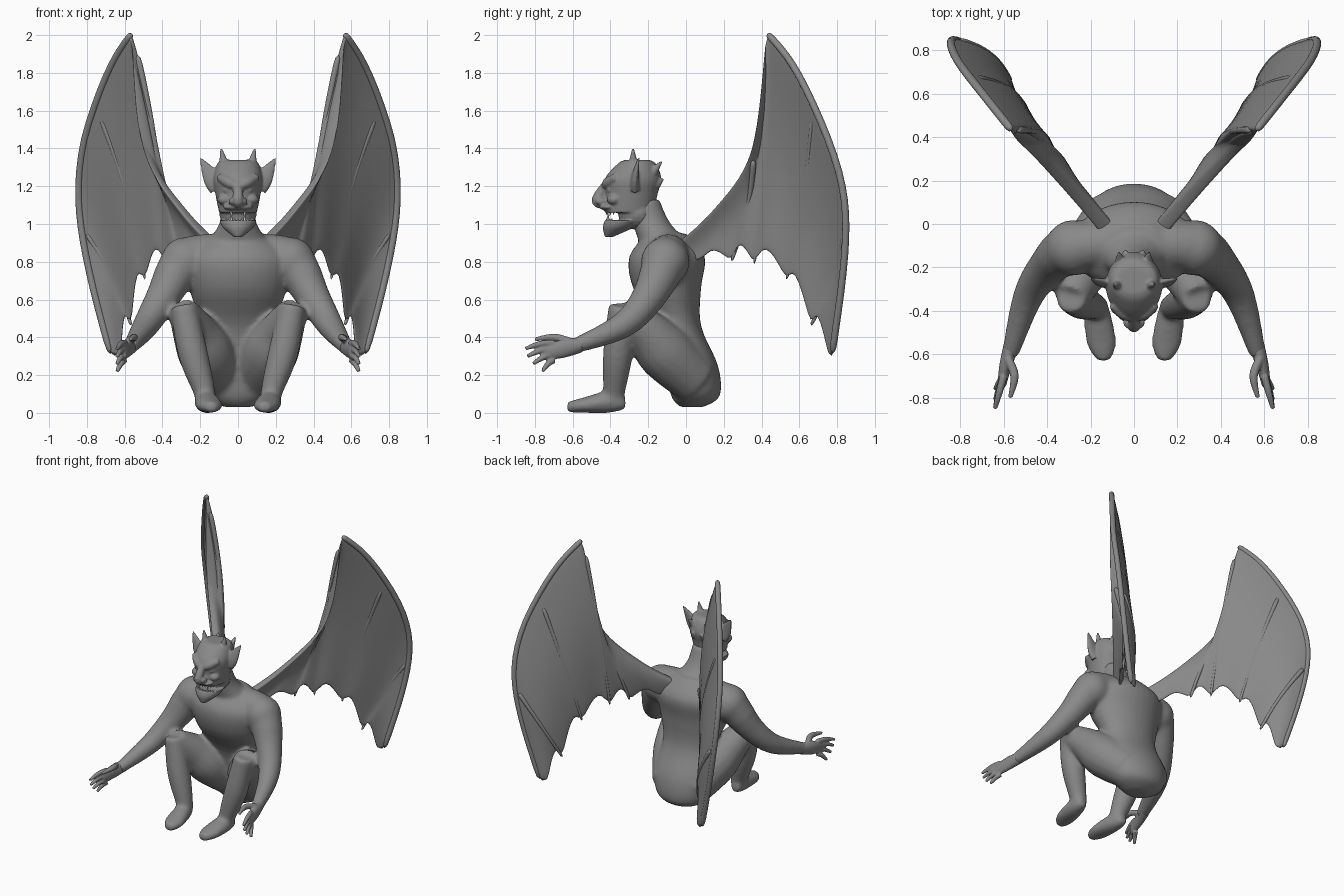
import bpy, bmesh, math
from mathutils import Vector, Matrix

if "Cube" in bpy.data.objects:
    bpy.data.objects.remove(bpy.data.objects["Cube"], do_unlink=True)

X, Y, Z = Vector((1, 0, 0)), Vector((0, 1, 0)), Vector((0, 0, 1))
both, middle = (1, -1), (1,)


def make_material(name, value):
    mat = bpy.data.materials.new(name)
    mat.use_nodes = True
    colour = (value, value, value, 1)
    mat.diffuse_color = colour
    mat.node_tree.nodes["Principled BSDF"].inputs["Base Color"].default_value = colour
    return mat


stone = make_material("stone grey", 0.25)
ivory = make_material("pale tooth", 0.6)


def spline(points, steps):
    """Smooth curve through points of any dimension."""
    padded = [points[0], *points, points[-1]]
    result = []
    for before, start, end, after in zip(padded, padded[1:], padded[2:], padded[3:]):
        for k in range(steps):
            t = k / steps
            result.append(tuple(
                b + t / 2 * (c - a + t * (2 * a - 5 * b + 4 * c - d + t * (3 * (b - c) + d - a)))
                for a, b, c, d in zip(before, start, end, after)))
    return result + [tuple(points[-1])]


def loft(bm, rings, sides):
    """Skin a list of point rings into closed tubes, once per side."""
    for side in sides:
        loops = [[bm.verts.new((p.x * side, p.y, p.z)) for p in ring] for ring in rings]
        for a, b in zip(loops, loops[1:]):
            for i in range(len(a)):
                j = (i + 1) % len(a)
                bm.faces.new((a[i], a[j], b[j], b[i]))
        bm.faces.new(loops[0])
        bm.faces.new(loops[-1])


def tube(bm, points, frame=None, up=Y, sides=both, count=16, steps=4):
    """Tube through (x, y, z, radius[, second radius]) points."""
    path = spline([(*p[:4], p[-1]) for p in points], steps)
    centres = [Vector(p[:3]) for p in path]
    angles = [2 * math.pi * i / count for i in range(count)]
    rings = []
    for i, (c, p) in enumerate(zip(centres, path)):
        if frame:
            u, v = frame
        else:
            along = (centres[min(i + 1, len(path) - 1)] - centres[max(i - 1, 0)]).normalized()
            u = up.cross(along).normalized()
            v = along.cross(u)
        rings.append([c + u * p[3] * math.cos(a) + v * p[4] * math.sin(a) for a in angles])
    loft(bm, rings, sides)


def stack(bm, sections):
    """Central form from horizontal (y, z, x radius, y radius) sections."""
    tube(bm, [(0, *s) for s in sections], (X, Y), sides=middle, count=32)


def blob(bm, location, size, sides=both):
    for side in sides:
        place = Matrix.Translation((location[0] * side, *location[1:]))
        bmesh.ops.create_uvsphere(bm, u_segments=20, v_segments=12, radius=1,
                                  matrix=place @ Matrix.Diagonal((*size, 1)))


def finish(bm, name, material, voxel=0, soften=0, subdivide=0):
    bmesh.ops.recalc_face_normals(bm, faces=bm.faces)
    mesh = bpy.data.meshes.new(name)
    bm.to_mesh(mesh)
    bm.free()
    mesh.materials.append(material)
    obj = bpy.data.objects.new(name, mesh)
    bpy.context.collection.objects.link(obj)
    if voxel:
        remesh = obj.modifiers.new("blend", "REMESH")
        remesh.mode = "VOXEL"
        remesh.voxel_size = voxel
    if soften:
        smooth = obj.modifiers.new("soften", "SMOOTH")
        smooth.iterations = soften
    if subdivide:
        obj.modifiers.new("round", "SUBSURF").levels = subdivide
    bpy.ops.object.select_all(action="DESELECT")
    obj.select_set(True)
    bpy.context.view_layer.objects.active = obj
    for modifier in list(obj.modifiers):
        bpy.ops.object.modifier_apply(modifier=modifier.name)
    bpy.ops.object.shade_smooth()


# Body: torso, neck, arms, legs and feet blended together
bm = bmesh.new()
stack(bm, [(.03, .03, .07, .06), (.05, .09, .18, .13), (.03, .25, .22, .14), (-.04, .46, .2, .12),
           (-.1, .66, .26, .18), (-.1, .83, .28, .2), (-.1, .95, .13, .1)])
stack(bm, [(-.1, .88, .18, .14), (-.18, 1, .1, .1), (-.22, 1.13, .08, .08)])
blob(bm, (.28, -.11, .8), (.13, .13, .13))
tube(bm, [(.08, -.09, .85, .1), (.28, -.11, .8, .12), (.4, -.2, .61, .09),
          (.49, -.34, .46, .07), (.57, -.6, .35, .04)], up=Z)
tube(bm, [(.09, .05, .17, .13), (.17, -.11, .32, .15), (.23, -.21, .43, .12), (.29, -.34, .54, .08)], up=X)
tube(bm, [(.29, -.34, .57, .07), (.24, -.36, .32, .08), (.18, -.38, .12, .06), (.17, -.38, .05, .05)])
tube(bm, [(.18, -.32, .05, .03), (.17, -.4, .06, .06), (.15, -.55, .04, .07, .04), (.14, -.63, .03, .03)],
     (X, Z))
finish(bm, "body", stone, voxel=.012, soften=14)

# Hands with spread fingers
bm = bmesh.new()
tube(bm, [(.56, -.55, .36, .04), (.59, -.65, .34, .03, .05), (.61, -.75, .32, .02, .04)], (X, Z))
tube(bm, [(.58, -.62, .38, .02), (.55, -.7, .4, .02), (.57, -.8, .39, .01)], up=Z)
for k in range(4):
    base, tip = .37 - .03 * k, .34 - .04 * k
    reach = .01 * k * k - .85
    tube(bm, [(.6, -.7, base, .018), (.62, (reach - .7) / 2, (base + tip) / 2 + .01, .016),
              (.64, reach, tip, .01)], up=Z)
finish(bm, "hands", stone, voxel=.006, soften=3)

# Head: skull, open jaw, face, ears and horns
bm = bmesh.new()
stack(bm, [(-.3, 1.06, .1, .13), (-.29, 1.16, .12, .14), (-.28, 1.24, .13, .15),
           (-.26, 1.32, .11, .1), (-.26, 1.34, .08, .06)])
stack(bm, [(-.41, .93, .02, .02), (-.36, .98, .08, .08), (-.33, 1.02, .1, .1)])
blob(bm, (0, -.26, 1.06), (.1, .1, .09), middle)
tube(bm, [(0, -.41, 1.23, .02), (0, -.47, 1.13, .03), (0, -.45, 1.1, .02)], up=X, sides=middle)
blob(bm, (.03, -.45, 1.12), (.02, .03, .02))
blob(bm, (0, -.41, 1.09), (.08, .05, .02), middle)
tube(bm, [(.01, -.43, 1.2, .02), (.05, -.41, 1.22, .03), (.1, -.37, 1.25, .02)], up=Z)
blob(bm, (.05, -.4, 1.18), (.03, .02, .02))
blob(bm, (.07, -.38, 1.13), (.04, .04, .03))
tube(bm, [(.1, -.27, 1.2, .06, .03), (.14, -.27, 1.25, .05, .02), (.2, -.25, 1.35, .005)])
tube(bm, [(.07, -.28, 1.3, .03), (.09, -.28, 1.4, .006)])
tube(bm, [(.06, -.18, 1.27, .03), (.07, -.13, 1.33, .006)], up=X)
tube(bm, [(.04, -.16, 1.21, .03), (.04, -.12, 1.24, .006)], up=X)
finish(bm, "head", stone, voxel=.006, soften=6)

# Teeth along both lips, with longer fangs
bm = bmesh.new()
for k in range(-4, 5):
    fang = .05 if abs(k) == 2 else .03
    across, forward = .09 * math.sin(k / 5), math.cos(k / 5)
    for y, root, tip in ((-.3 - .12 * forward, 1.08, 1.08 - fang), (-.33 - .09 * forward, 1, 1 + fang)):
        tube(bm, [(across, y, root, .011), (across, y, tip, .002)], (X, Y), sides=middle, count=8)
finish(bm, "teeth", ivory)


# Wings: cupped sections between the leading edge and the scalloped edge
def on_wing(y, z, tuck=0):
    lean = min(.13 * (z - 1.1), .05)
    return Vector((.17 + .8 * y + lean - tuck * min(1, max(0, y) * 2), y, z))


arm = spline([(-.07, .87), (.15, 1.07), (.36, 1.4), (.43, 2.03)], 4)
outer = spline([(.43, 2.03), (.6, 1.81), (.82, 1.29), (.85, .86), (.78, .31)], 3)
leading = [on_wing(*p) for p in arm + outer[1:]]
points = [(-.06, .77), (.09, .82), (.24, .8), (.36, .78), (.53, .7), (.66, .46), (.76, .29)]
scallops = []
for i, (a, b) in enumerate(zip(points, points[1:])):
    for k in range(4):
        y, z = Vector(a).lerp(Vector(b), k / 4)
        scallops.append((y, z + min(.05 * i, .12) * math.sin(math.pi * (k / 4) ** .7)))
trailing = [on_wing(*p, tuck=.05) for p in scallops + points[-1:]]
normal = Vector((.78, -.62, 0))


def membrane(i, f):
    """Point on the cupped sheet, f running from leading to scalloped edge."""
    t, b = leading[i], trailing[i]
    hollow = .045 * min(1, (t - b).length / .6, i / 8)
    return t.lerp(b, f) - normal * hollow * math.sin(math.pi * f)


bm = bmesh.new()
rings = []
for i in range(len(leading)):
    front, back = [], []
    for k in range(13):
        angle = math.pi * k / 12
        f = (1 - math.cos(angle)) / 2
        thick = .012 + max(0, .045 - .003 * i) * (1 - f) ** 2
        offset = normal * thick * abs(math.sin(angle)) ** .5
        front.append(membrane(i, f) + offset)
        back.append(membrane(i, f) - offset)
    rings.append(front + back[-2:0:-1])
loft(bm, rings, both)
# Rolled outer rim
rim = [t + (b - t).normalized() * .02 for t, b in zip(leading[12:], trailing[12:])]
tube(bm, [(*p, .02) for p in rim], up=normal, count=10, steps=1)
# Ribs running down to the scallop points
for i in (8, 12, 16, 20):
    tube(bm, [(*membrane(i, f / 10), .02 - f * .001) for f in range(1, 11)], up=normal, count=8, steps=1)
finish(bm, "wings", stone, subdivide=1)
